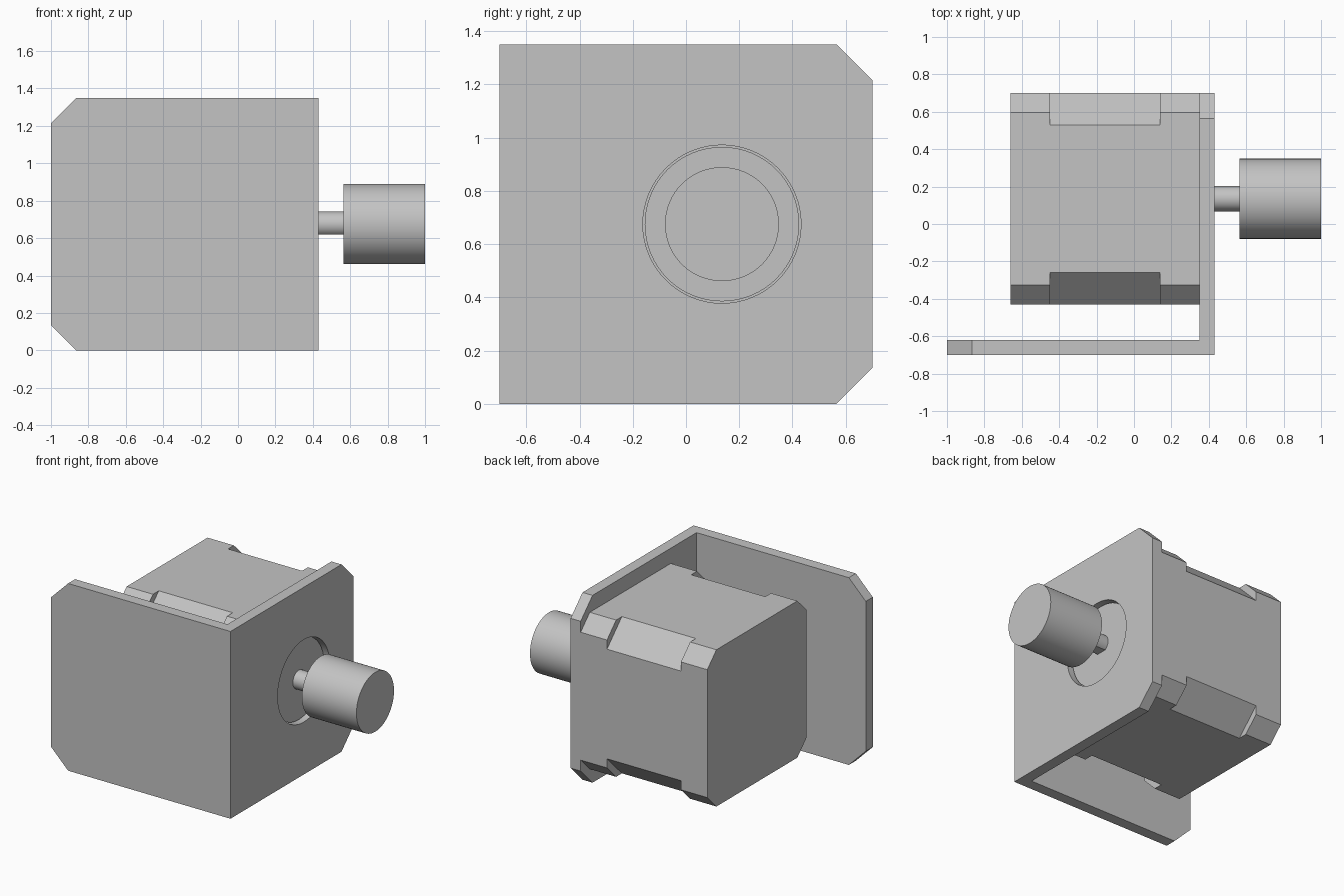
import bpy
import bmesh
from math import pi, sin, cos, radians, asin
from mathutils import Vector

cube = bpy.data.objects.get("Cube")
if cube:
    bpy.data.objects.remove(cube, do_unlink=True)

GREY = (0.55, 0.55, 0.55, 1)
metal = bpy.data.materials.new("grey metal")
metal.use_nodes = True
metal.diffuse_color = GREY
metal.node_tree.nodes["Principled BSDF"].inputs["Base Color"].default_value = GREY

AXIS_Y, AXIS_Z = 0.135, 0.675      # motor axis, running along x
HEIGHT, HALF = 1.35, 0.565         # bracket height, motor half width


def prism(name, points, direction, chamfer_test=None, chamfer=0, smooth=False):
    """Extrude a flat outline and chamfer the edges picked by a rule."""
    bm = bmesh.new()
    face = bm.faces.new([bm.verts.new(p) for p in points])
    out = bmesh.ops.extrude_face_region(bm, geom=[face])
    new = [v for v in out["geom"] if isinstance(v, bmesh.types.BMVert)]
    bmesh.ops.translate(bm, verts=new, vec=direction)
    if chamfer_test:
        edges = [e for e in bm.edges if chamfer_test(e.verts[0].co, e.verts[1].co)]
        bmesh.ops.bevel(bm, geom=edges, offset=chamfer, segments=1,
                        affect='EDGES', profile=0.5)
    bmesh.ops.recalc_face_normals(bm, faces=bm.faces)
    mesh = bpy.data.meshes.new(name)
    bm.to_mesh(mesh)
    bm.free()
    mesh.materials.append(metal)
    obj = bpy.data.objects.new(name, mesh)
    bpy.context.collection.objects.link(obj)
    if smooth:
        select(obj)
        bpy.ops.object.shade_smooth_by_angle(angle=radians(30))
    return obj


def select(obj):
    bpy.ops.object.select_all(action='DESELECT')
    obj.select_set(True)
    bpy.context.view_layer.objects.active = obj


def rod(name, x0, x1, radius, sides=64, start=0.0, sweep=2 * pi):
    """Round bar on the motor axis; a partial sweep leaves a flat."""
    full = sweep == 2 * pi
    steps = sides if full else sides - 1
    angles = [start + sweep * i / steps for i in range(sides)]
    outline = [(x0, AXIS_Y + radius * cos(a), AXIS_Z + radius * sin(a)) for a in angles]
    return prism(name, outline, Vector((x1 - x0, 0, 0)), smooth=True)


def motor_section(name, x0, x1, chamfer):
    outline = [(x0, AXIS_Y + sy * HALF, AXIS_Z + sz * HALF)
               for sy, sz in ((-1, -1), (1, -1), (1, 1), (-1, 1))]
    return prism(name, outline, Vector((x1 - x0, 0, 0)),
                 lambda a, b: abs(a.x - b.x) > 0.01, chamfer)


# L-shaped bracket with chamfered free corners
profile = [(-1, -0.70), (0.43, -0.70), (0.43, 0.70), (0.35, 0.70), (0.35, -0.62), (-1, -0.62)]


def free_corner(a, b):
    return abs(a.z - b.z) < 0.01 and (max(a.x, b.x) < -0.99 or min(a.y, b.y) > 0.69)


bracket = prism("bracket", [(x, y, 0) for x, y in profile],
                Vector((0, 0, HEIGHT)), free_corner, 0.135)

# Round opening for the motor boss
cutter = rod("opening_cutter", 0.2, 0.6, 0.297)
cutter.hide_render = True
cut = bracket.modifiers.new("opening", 'BOOLEAN')
cut.operation = 'DIFFERENCE'
cut.solver = 'EXACT'
cut.object = cutter
select(bracket)
bpy.ops.object.modifier_apply(modifier=cut.name)
bpy.data.objects.remove(cutter, do_unlink=True)
select(bracket)
bpy.ops.object.shade_smooth_by_angle(angle=radians(30))

# Motor body: two end caps and a more deeply chamfered middle
motor_section("motor_rear_cap", -0.66, -0.45, 0.104)
motor_section("motor_middle", -0.45, 0.14, 0.17)
motor_section("motor_front_cap", 0.14, 0.35, 0.104)
rod("motor_boss", 0.34, 0.39, 0.29)

# Shaft with a flat underneath, and the drive wheel
flat = asin(0.055 / 0.067)
rod("shaft", 0.38, 0.58, 0.067, 32, -flat, pi + 2 * flat)
rod("drive_wheel", 0.565, 1.0, 0.214)
